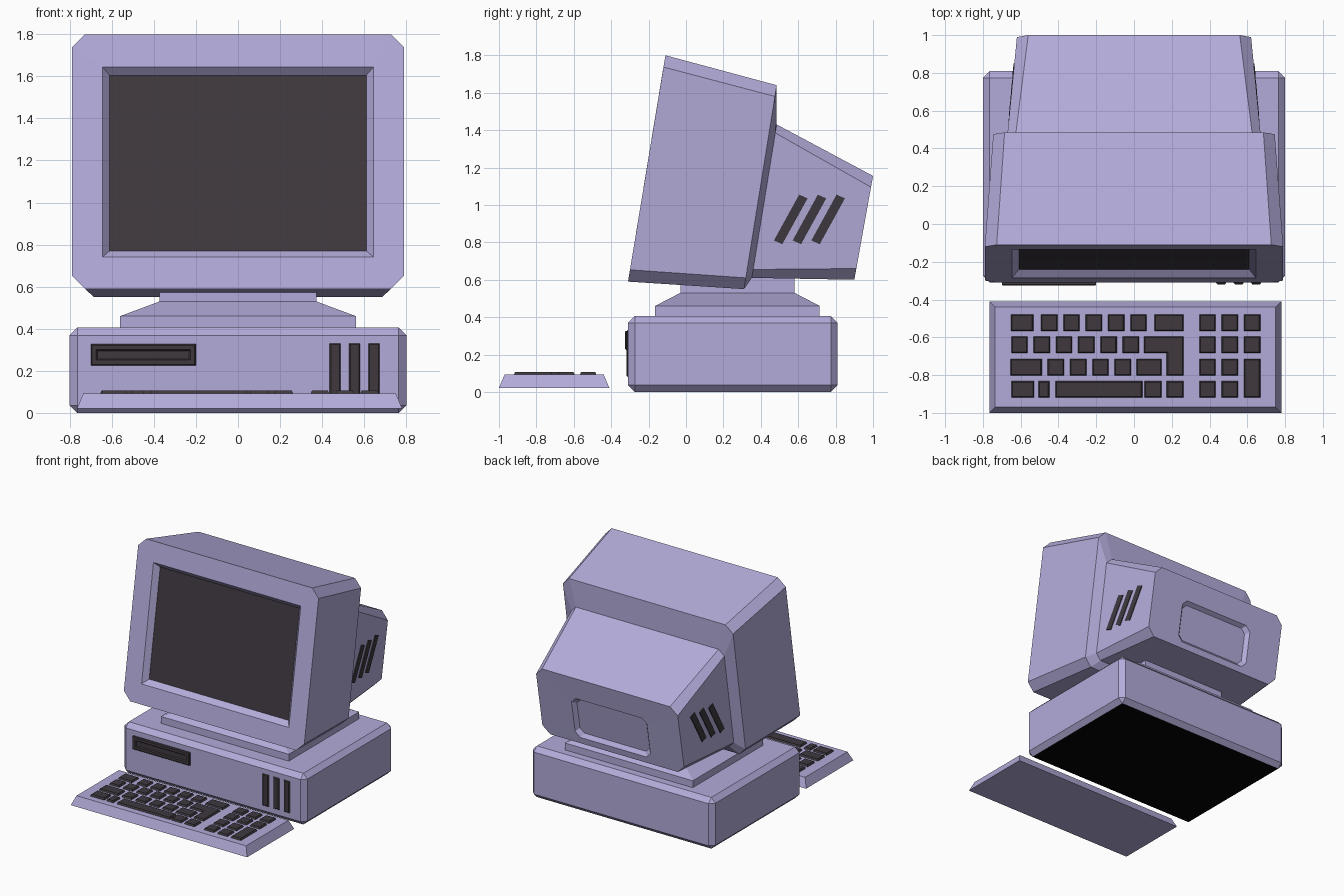
import bpy, bmesh

if "Cube" in bpy.data.objects:
    bpy.data.objects.remove(bpy.data.objects["Cube"])


def material(name, rgb):
    m = bpy.data.materials.new(name)
    m.diffuse_color = (*rgb, 1)
    m.use_nodes = True
    m.node_tree.nodes["Principled BSDF"].inputs["Base Color"].default_value = m.diffuse_color
    return m


CASE = material("lilac plastic", (0.45, 0.41, 0.70))
DARK = material("charcoal", (0.05, 0.04, 0.049))
BLACK = material("black", (0.001, 0.001, 0.001))


def loft(bm, rings, first_mat=0):
    """Skin equal-length rings of points and cap both ends."""
    vs = [[bm.verts.new(p) for p in r] for r in rings]
    n = len(vs[0])
    bm.faces.new(vs[0]).material_index = first_mat
    bm.faces.new(vs[-1])
    for a, b in zip(vs, vs[1:]):
        for i in range(n):
            j = (i + 1) % n
            bm.faces.new((a[i], a[j], b[j], b[i]))


def finish(bm, name, *mats):
    bmesh.ops.remove_doubles(bm, verts=bm.verts, dist=1e-4)
    bmesh.ops.recalc_face_normals(bm, faces=bm.faces)
    me = bpy.data.meshes.new(name)
    bm.to_mesh(me)
    bm.free()
    for m in mats:
        me.materials.append(m)
    ob = bpy.data.objects.new(name, me)
    bpy.context.collection.objects.link(ob)
    return ob


def flat_rect(x0, x1, y0, y1, z, d=0.0):
    return [(x0 + d, y0 + d, z), (x1 - d, y0 + d, z), (x1 - d, y1 - d, z), (x0 + d, y1 - d, z)]


def upright_rect(x0, x1, z0, z1, y, d=0.0):
    return [(x0 + d, y, z0 + d), (x1 - d, y, z0 + d), (x1 - d, y, z1 - d), (x0 + d, y, z1 - d)]


def leaning_ring(w, zb, zt, yb, yt, c):
    """Rectangle with cut corners on a plane leaning from yb to yt."""
    xz = [(w - c, zb), (w, zb + c), (w, zt - c), (w - c, zt),
          (c - w, zt), (-w, zt - c), (-w, zb + c), (c - w, zb)]
    return [(x, yb + (yt - yb) * (z - zb) / (zt - zb), z) for x, z in xz]


# Monitor: screen, bezel, head, tube housing and rear recess in one skin
bm = bmesh.new()
loft(bm, [
    leaning_ring(0.61, 0.77, 1.605, -0.240, -0.102, 0),
    leaning_ring(0.645, 0.74, 1.645, -0.285, -0.136, 0),
    leaning_ring(0.79, 0.59, 1.80, -0.31, -0.11, 0.063),
    leaning_ring(0.745, 0.55, 1.64, 0.31, 0.485, 0.06),
    leaning_ring(0.67, 0.61, 1.43, 0.352, 0.485, 0.045),
    leaning_ring(0.62, 0.60, 1.155, 0.90, 1.0, 0.06),
    leaning_ring(0.33, 0.65, 0.98, 0.909, 0.968, 0.04),
    leaning_ring(0.305, 0.68, 0.962, 0.884, 0.935, 0.035),
], first_mat=1)
finish(bm, "monitor", CASE, DARK)

# Slanted vents on both sides of the tube housing
bm = bmesh.new()
for side in (1, -1):
    for k in range(3):
        quad = [(0.47, 0.81), (0.515, 0.79), (0.65, 1.035), (0.605, 1.055)]
        rings = []
        for lift in (-0.01, 0.006):
            ring = []
            for y, z in quad:
                y += 0.1 * k
                front = 0.36 + 0.171 * (z - 0.66)
                back = 0.91 + 0.18 * (z - 0.65)
                ring.append((side * (0.67 - 0.05 * (y - front) / (back - front) + lift), y, z))
            rings.append(ring)
        loft(bm, rings)
finish(bm, "housing_vents", DARK)

# Stand: square foot tapering to a neck
bm = bmesh.new()
loft(bm, [flat_rect(-0.56, 0.56, -0.165, 0.715, 0.40),
          flat_rect(-0.56, 0.56, -0.165, 0.715, 0.46),
          flat_rect(-0.373, 0.373, -0.03, 0.58, 0.53),
          flat_rect(-0.373, 0.373, -0.03, 0.58, 0.62)])
finish(bm, "monitor_stand", CASE)

# Computer case with bevelled edges and a black underside
bm = bmesh.new()
loft(bm, [flat_rect(-0.8, 0.8, -0.31, 0.81, 0.0), flat_rect(-0.8, 0.8, -0.31, 0.81, 0.405)])
bmesh.ops.bevel(bm, geom=bm.edges[:], offset=0.036, segments=1, affect='EDGES')
bm.normal_update()
bmesh.ops.recalc_face_normals(bm, faces=bm.faces)
for f in bm.faces:
    f.material_index = 1 if f.normal.z < -0.99 else 0
finish(bm, "computer_case", CASE, BLACK)

# Disk drive with a shallow slot
bm = bmesh.new()
d = (-0.70, -0.20, 0.225, 0.327)
loft(bm, [upright_rect(*d, -0.30), upright_rect(*d, -0.32), upright_rect(*d, -0.326, 0.006),
          upright_rect(*d, -0.326, 0.026), upright_rect(*d, -0.318, 0.032)])
finish(bm, "disk_drive", DARK)

# Upright vents on the case front
bm = bmesh.new()
for x in (0.435, 0.528, 0.62):
    v = (x, x + 0.053, 0.08, 0.33)
    loft(bm, [upright_rect(*v, -0.30), upright_rect(*v, -0.312), upright_rect(*v, -0.319, 0.006)])
finish(bm, "case_vents", DARK)

# Keyboard body
bm = bmesh.new()
k = (-0.765, 0.78, -1.0, -0.41)
loft(bm, [flat_rect(*k, 0.022), flat_rect(*k, 0.093, 0.03)])
finish(bm, "keyboard_body", CASE)

# Keys: rows of (left, right) spans, then number pad, tall key and bent key
bm = bmesh.new()
Z0, Z1, IN = 0.085, 0.107, 0.009


def key(x0, x1, y0, y1):
    loft(bm, [flat_rect(x0, x1, y0, y1, Z0), flat_rect(x0, x1, y0, y1, Z1, IN)])


def run(start, count):
    return [(start + 0.118 * i, start + 0.118 * i + 0.093) for i in range(count)]


rows = [
    (-0.57, [(-0.655, -0.53), (0.105, 0.265)] + run(-0.495, 5)),
    (-0.686, run(-0.653, 6)),
    (-0.806, [(-0.657, -0.485), (0.01, 0.15)] + run(-0.46, 4)),
    (-0.923, [(-0.653, -0.525), (-0.51, -0.445), (-0.42, 0.047), (0.053, 0.15), (0.17, 0.265)]),
]
for i, (y, spans) in enumerate(rows):
    for x0, x1 in spans + run(0.343, 3 if i < 2 else 2):
        key(x0, x1, y, y + 0.094)
key(0.579, 0.672, -0.923, -0.712)
bent = [(0.05, -0.686, 1, 1), (0.17, -0.686, 1, 1), (0.17, -0.806, 1, 1),
        (0.265, -0.806, -1, 1), (0.265, -0.592, -1, -1), (0.05, -0.592, 1, -1)]
loft(bm, [[(x, y, Z0) for x, y, sx, sy in bent],
          [(x + sx * IN, y + sy * IN, Z1) for x, y, sx, sy in bent]])
finish(bm, "keys", DARK)
